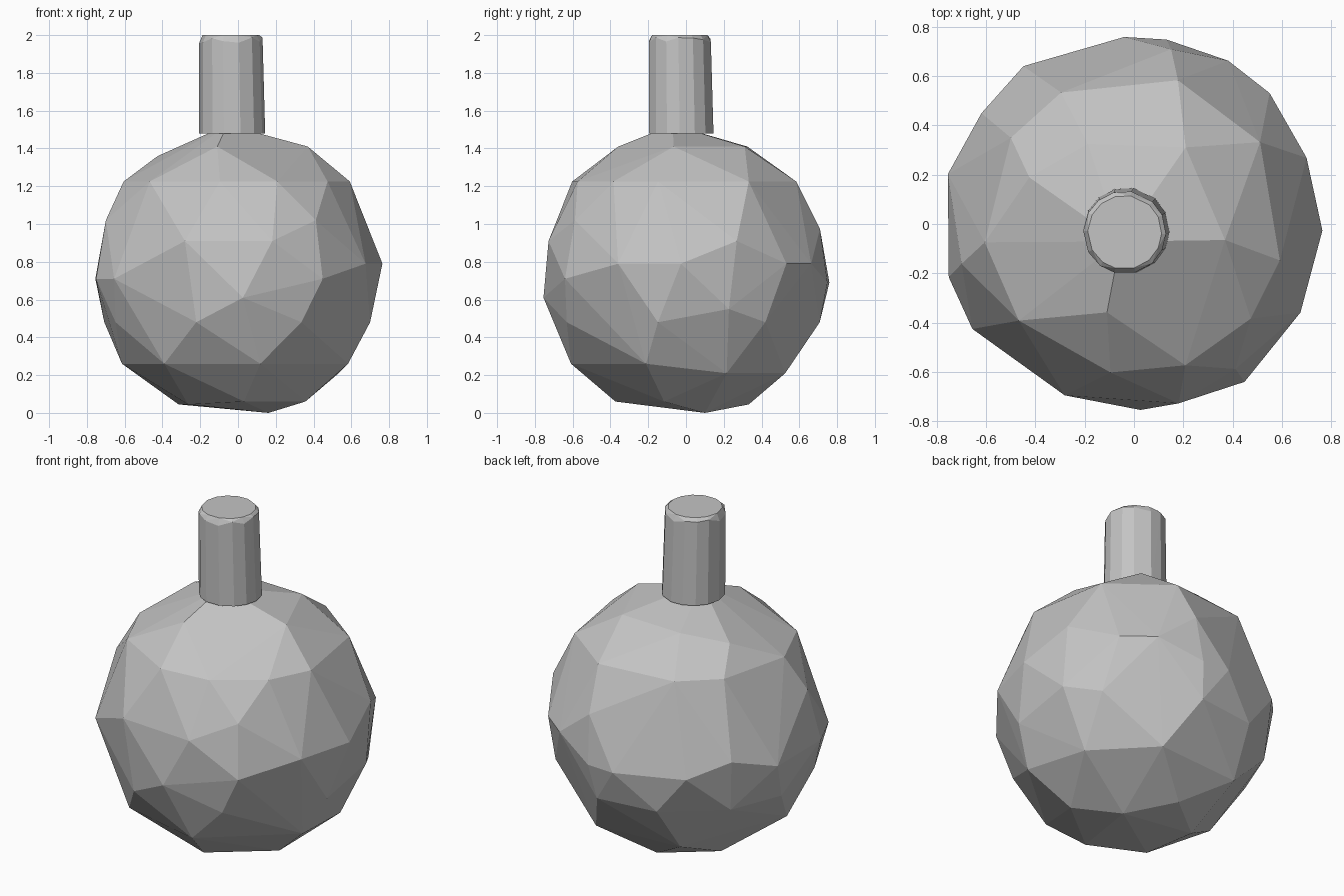
import bpy
import bmesh
import random
from math import cos, sin, radians, tau

random.seed(4)

default_cube = bpy.data.objects.get("Cube")
if default_cube:
    bpy.data.objects.remove(default_cube, do_unlink=True)


def make_material(name, colour):
    material = bpy.data.materials.new(name)
    material.use_nodes = True
    material.diffuse_color = colour
    material.node_tree.nodes["Principled BSDF"].inputs["Base Color"].default_value = colour
    return material


def hull_object(name, points, material):
    """Wrap a faceted convex skin around the points."""
    bm = bmesh.new()
    for point in points:
        bm.verts.new(point)
    result = bmesh.ops.convex_hull(bm, input=bm.verts[:])
    spare = set(result["geom_interior"]) | set(result["geom_unused"])
    spare_verts = [item for item in spare if isinstance(item, bmesh.types.BMVert)]
    bmesh.ops.delete(bm, geom=spare_verts, context="VERTS")
    bmesh.ops.recalc_face_normals(bm, faces=bm.faces[:])
    mesh = bpy.data.meshes.new(name)
    bm.to_mesh(mesh)
    bm.free()
    mesh.materials.append(material)
    obj = bpy.data.objects.new(name, mesh)
    bpy.context.collection.objects.link(obj)
    return obj


def polar_point(ring_radius, angle, height, centre=(0.0, 0.0)):
    return (centre[0] + ring_radius * cos(angle), centre[1] + ring_radius * sin(angle), height)


grey = make_material("plain grey", (0.55, 0.55, 0.55, 1.0))

# Faceted round body: height and radius of each ring, and the directions of its corners
body_rings = (
    (1.525, 0.09, (-128,)),
    (1.41, 0.375, (56, 120, -10, -107)),
    (1.36, 0.465, (156,)),
    (1.225, 0.61, (119, 73, 33, -14, -39, -70, -99, -140, -173, 145)),
    (1.02, 0.718, (-55, -167)),
    (0.975, 0.725, (78,)),
    (0.91, 0.75, (-112, -76, 21)),
    (0.79, 0.765, (-2, -28, 44, 60, 144)),
    (0.71, 0.782, (-55, 125, 165, -164, -147)),
    (0.69, 0.76, (80, 93)),
    (0.61, 0.755, (-88,)),
    (0.55, 0.735, (18,)),
    (0.48, 0.715, (-108, -62, -12, 36, 82, 112, 145, 172, -155)),
    (0.26, 0.62, (-79, -129, -20, -172)),
    (0.21, 0.575, (22, 66, 122)),
    (0.06, 0.375, (-85, -18)),
    (0.045, 0.335, (97, -142, 160)),
    (0.0, 0.19, (32,)),
)
body_points = [
    polar_point(ring_radius, radians(direction), height)
    for height, ring_radius, directions in body_rings
    for direction in directions
]
hull_object("round_body", body_points, grey)

# Short upright neck with a worn, slightly uneven rim
sides = 14
neck_points = []
for side in range(sides):
    angle = tau * side / sides + random.uniform(-0.07, 0.07)
    rim_drop = random.uniform(0.01, 0.045)
    neck_points += [
        polar_point(0.175, angle, 1.48, (-0.031, -0.027)),
        polar_point(0.168, angle, 2.0 - rim_drop, (-0.038, -0.034)),
        polar_point(0.15, angle, 2.0, (-0.038, -0.034)),
    ]
hull_object("neck", neck_points, grey)
